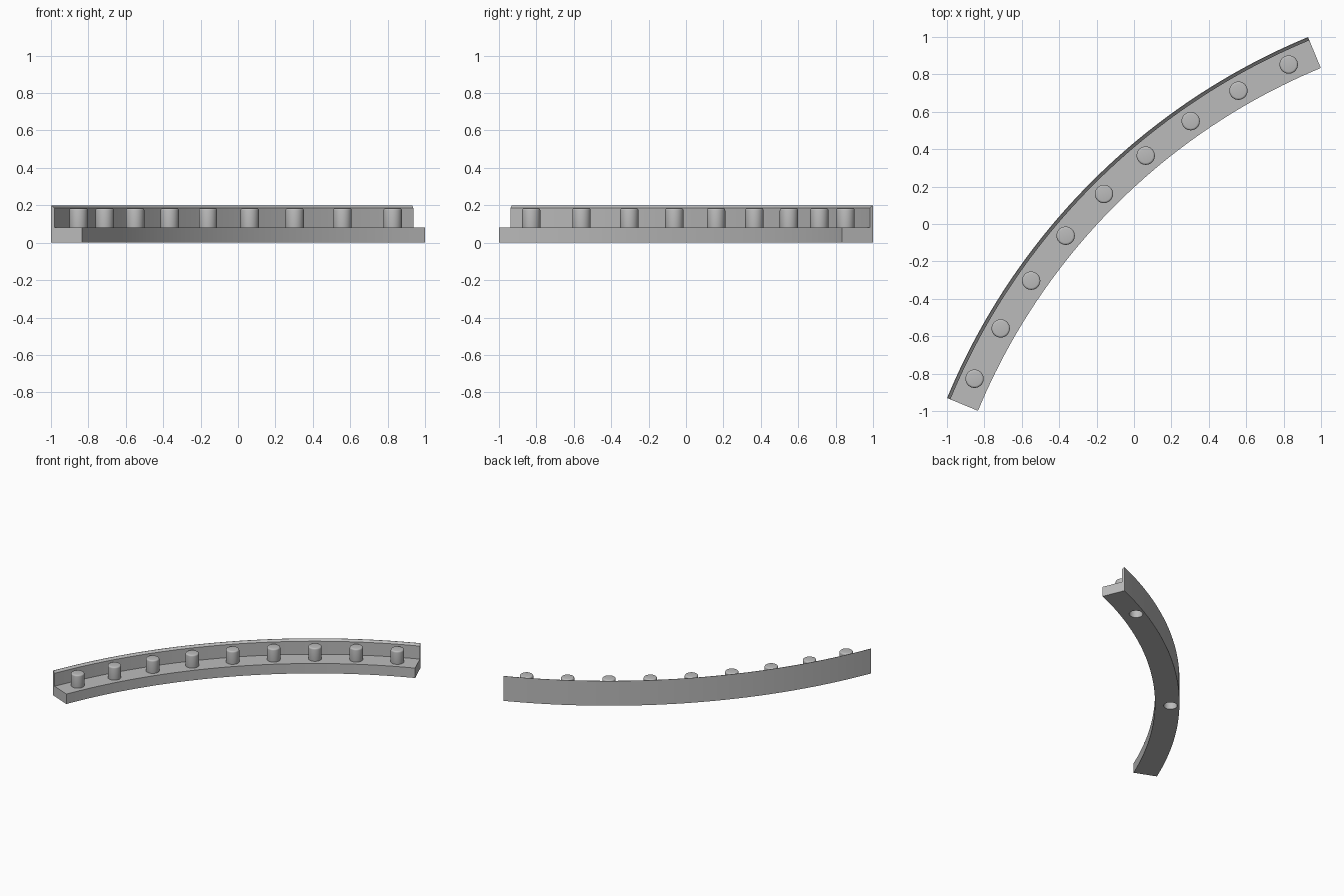
import bpy, bmesh, math

if "Cube" in bpy.data.objects:
    bpy.data.objects.remove(bpy.data.objects["Cube"])

CX, CY = 2.295, -2.295            # centre of curvature
R_IN, R_OUT, R_PEG = 3.387, 3.566, 3.473
A0, A1, STEPS = 112.5, 157.5, 48  # swept angle range

grey = bpy.data.materials.new("plain grey")
grey.diffuse_color = (0.5, 0.5, 0.5, 1)
grey.use_nodes = True
grey.node_tree.nodes["Principled BSDF"].inputs["Base Color"].default_value = grey.diffuse_color


def polar(r, deg):
    a = math.radians(deg)
    return CX + r * math.cos(a), CY + r * math.sin(a)


def activate(obj):
    bpy.ops.object.select_all(action='DESELECT')
    obj.select_set(True)
    bpy.context.view_layer.objects.active = obj


def cylinder(name, r, angle, radius, z0, z1):
    x, y = polar(r, angle)
    bpy.ops.mesh.primitive_cylinder_add(vertices=32, radius=radius, depth=z1 - z0,
                                        location=(x, y, (z0 + z1) / 2))
    obj = bpy.context.object
    obj.name = name
    obj.data.materials.append(grey)
    return obj


# Curved rail: ledge plus thin outer wall with a sloped lip, swept along the arc
profile = [(R_IN, 0), (R_OUT, 0), (R_OUT, 0.2), (R_OUT - 0.003, 0.2),
           (R_OUT - 0.019, 0.185), (R_OUT - 0.019, 0.08), (R_IN, 0.08)]
bm = bmesh.new()
rings = []
for i in range(STEPS + 1):
    ang = A0 + (A1 - A0) * i / STEPS
    rings.append([bm.verts.new((*polar(r, ang), z)) for r, z in profile])
n = len(profile)
for a, b in zip(rings, rings[1:]):
    for k in range(n):
        bm.faces.new((a[k], a[(k + 1) % n], b[(k + 1) % n], b[k]))
bm.faces.new(rings[0])
bm.faces.new(rings[-1])
bmesh.ops.recalc_face_normals(bm, faces=bm.faces)
mesh = bpy.data.meshes.new("curved_rail")
bm.to_mesh(mesh)
bm.free()
mesh.materials.append(grey)
rail = bpy.data.objects.new("curved_rail", mesh)
bpy.context.collection.objects.link(rail)

# Two blind sockets in the underside
for angle in (118.125, 140.625):
    cutter = cylinder("socket_cutter", 3.5, angle, 0.05, -0.05, 0.065)
    cutter.hide_render = True
    activate(rail)
    mod = rail.modifiers.new("socket", 'BOOLEAN')
    mod.operation = 'DIFFERENCE'
    mod.solver = 'EXACT'
    mod.object = cutter
    bpy.ops.object.modifier_apply(modifier=mod.name)
    bpy.data.objects.remove(cutter)
activate(rail)
bpy.ops.object.shade_smooth_by_angle(angle=math.radians(30))

# Nine round-edged pegs standing on the ledge
for i in range(9):
    peg = cylinder(f"peg_{i + 1}", R_PEG, 115 + 5 * i, 0.049, 0.066, 0.184)
    bevel = peg.modifiers.new("rounded_edge", 'BEVEL')
    bevel.width = 0.011
    bevel.segments = 4
    bevel.limit_method = 'ANGLE'
    bevel.angle_limit = math.radians(60)
    bpy.ops.object.modifier_apply(modifier=bevel.name)
    bpy.ops.object.shade_smooth_by_angle(angle=math.radians(30))
